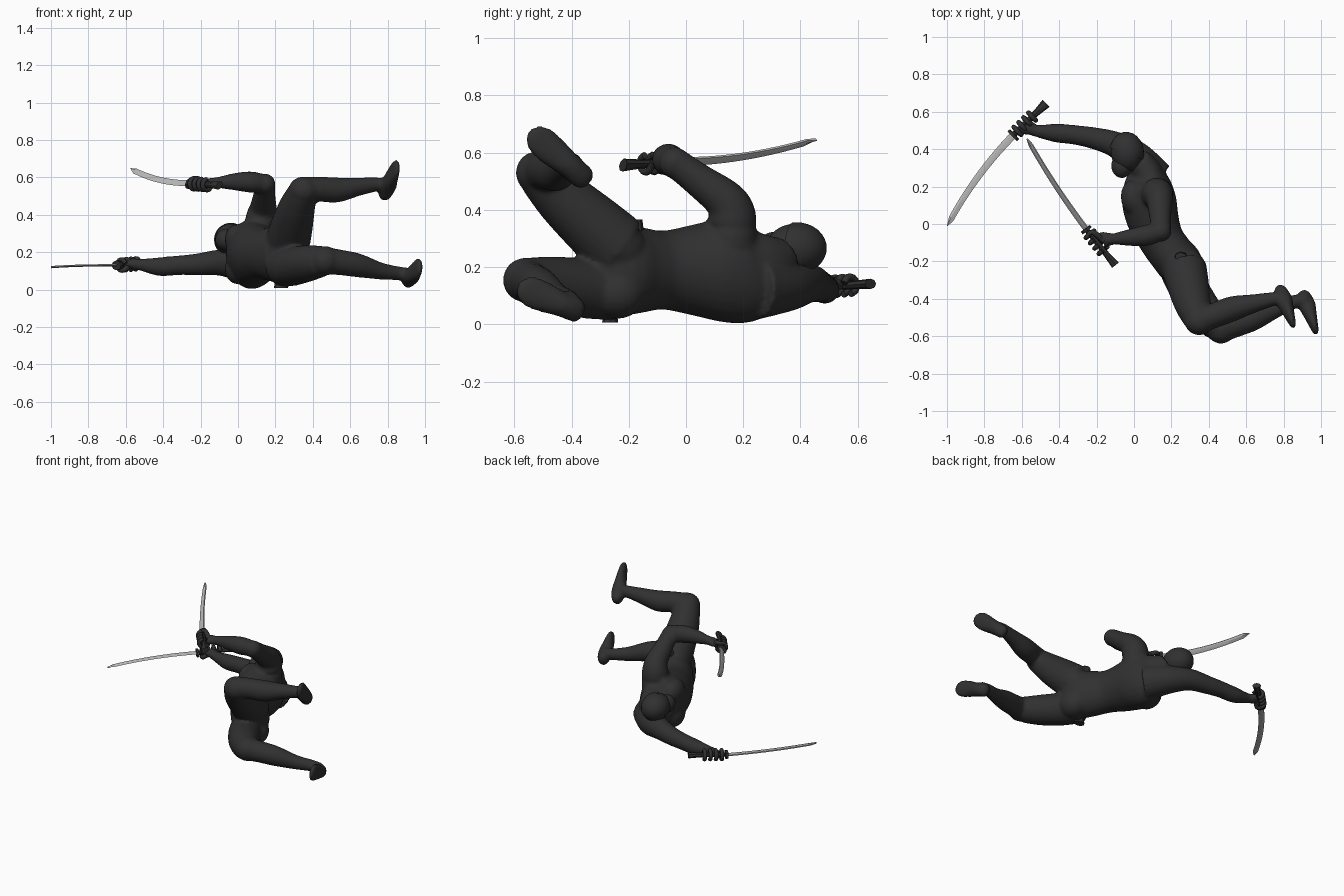
import bpy, bmesh, math
from mathutils import Vector as V, Matrix


def material(name, c):
    m = bpy.data.materials.new(name)
    m.diffuse_color = (*c, 1)
    return m


CLOTH = material("black_cloth", (0.03, 0.03, 0.03))
STEEL = material("steel", (0.52, 0.52, 0.52))


def finish(bm, name, mat, angle=40):
    bmesh.ops.recalc_face_normals(bm, faces=bm.faces)
    me = bpy.data.meshes.new(name)
    bm.to_mesh(me)
    bm.free()
    ob = bpy.data.objects.new(name, me)
    bpy.context.collection.objects.link(ob)
    me.materials.append(mat)
    bpy.ops.object.select_all(action='DESELECT')
    ob.select_set(True)
    bpy.context.view_layer.objects.active = ob
    bpy.ops.object.shade_smooth_by_angle(angle=math.radians(angle))
    return ob


def smooth_path(pts, n=4):
    """Catmull-Rom through tuples (x, y, z, a, b)."""
    P = [p if len(p) == 5 else (*p, p[3]) for p in pts]
    P = [P[0]] + P + [P[-1]]
    out = []
    for i in range(1, len(P) - 2):
        for k in range(n):
            t = k / n
            out.append([0.5 * (2 * q + (r - p) * t + (2 * p - 5 * q + 4 * r - s) * t * t
                               + (3 * q - p - 3 * r + s) * t ** 3)
                        for p, q, r, s in zip(*P[i - 1:i + 3])])
    return out + [list(P[-2])]


def tube(bm, pts, side=(0, 0, 1), seg=20, n=4, caps=True):
    """Elliptical loft: a is half size along side, b across it."""
    P = smooth_path(pts, n)
    rings = []
    for i, p in enumerate(P):
        tan = (V(P[min(i + 1, len(P) - 1)][:3]) - V(P[max(i - 1, 0)][:3])).normalized()
        u = V(side)
        u = (u - tan * u.dot(tan)).normalized()
        w = tan.cross(u)
        rings.append([bm.verts.new(V(p[:3]) + u * p[3] * math.cos(2 * math.pi * k / seg)
                                   + w * p[4] * math.sin(2 * math.pi * k / seg))
                      for k in range(seg)])
    for r, s in zip(rings, rings[1:]):
        for k in range(seg):
            bm.faces.new((r[k], r[(k + 1) % seg], s[(k + 1) % seg], s[k]))
    bm.faces.new(rings[0])
    bm.faces.new(rings[-1])


def ball(bm, c, r, rot=0.0):
    m = Matrix.Translation(c) @ Matrix.Rotation(rot, 4, 'Z') @ Matrix.Diagonal((*r, 1))
    return bmesh.ops.create_uvsphere(bm, u_segments=24, v_segments=16, radius=1, matrix=m)['verts']


# Body: torso, limbs and feet fused into one smooth figure lying on its side
b = bmesh.new()
tube(b, [(0.29, -0.33, 0.19, 0.10, 0.07), (0.255, -0.23, 0.19, 0.155, 0.12),
         (0.20, -0.16, 0.19, 0.15, 0.12), (0.145, -0.08, 0.19, 0.138, 0.122),
         (0.10, 0.03, 0.19, 0.16, 0.14), (0.08, 0.13, 0.19, 0.182, 0.145),
         (0.07, 0.22, 0.19, 0.18, 0.125), (0.06, 0.29, 0.21, 0.13, 0.085),
         (0.02, 0.35, 0.25, 0.06, 0.06)], seg=28)
for z in (0.11, 0.27):
    ball(b, (-0.005, 0.14, z), (0.065, 0.095, 0.08), 0.1)       # chest
    ball(b, (0.295, -0.24, z), (0.09, 0.1, 0.09))               # seat
# upper arm raised, forearm forward
tube(b, [(0.12, 0.16, 0.28, 0.09), (0.125, 0.16, 0.38, 0.085), (0.135, 0.135, 0.435, 0.073),
         (0.14, 0.05, 0.50, 0.06), (0.145, -0.03, 0.56, 0.053)])
ball(b, (0.13, 0.155, 0.41), (0.078, 0.07, 0.08))
ball(b, (0.145, -0.04, 0.565), (0.055, 0.055, 0.055))
tube(b, [(0.15, -0.035, 0.565, 0.048), (0.07, -0.06, 0.575, 0.057), (-0.02, -0.072, 0.577, 0.046),
         (-0.11, -0.08, 0.572, 0.03), (-0.16, -0.09, 0.567, 0.03)])
# lower arm stretched ahead
tube(b, [(0.10, 0.24, 0.13, 0.115), (0.01, 0.355, 0.135, 0.09), (-0.10, 0.425, 0.145, 0.07),
         (-0.22, 0.46, 0.135, 0.058), (-0.32, 0.477, 0.13, 0.052), (-0.42, 0.487, 0.123, 0.05),
         (-0.52, 0.497, 0.133, 0.032), (-0.58, 0.515, 0.14, 0.03)])
# upper leg
tube(b, [(0.27, -0.24, 0.27, 0.12), (0.29, -0.33, 0.35, 0.112), (0.315, -0.43, 0.44, 0.098),
         (0.345, -0.51, 0.52, 0.08)])
ball(b, (0.35, -0.52, 0.53), (0.08, 0.075, 0.075))
tube(b, [(0.35, -0.515, 0.535, 0.07), (0.44, -0.485, 0.537, 0.067), (0.53, -0.452, 0.533, 0.067),
         (0.64, -0.425, 0.55, 0.05), (0.75, -0.40, 0.563, 0.037), (0.80, -0.40, 0.558, 0.038)])
# lower leg
tube(b, [(0.24, -0.24, 0.12, 0.105), (0.29, -0.34, 0.125, 0.105), (0.37, -0.46, 0.14, 0.098),
         (0.45, -0.55, 0.152, 0.083)])
ball(b, (0.465, -0.56, 0.155), (0.08, 0.08, 0.078))
tube(b, [(0.46, -0.56, 0.155, 0.075), (0.55, -0.535, 0.145, 0.068), (0.64, -0.505, 0.13, 0.064),
         (0.76, -0.455, 0.1, 0.046), (0.86, -0.415, 0.087, 0.037), (0.92, -0.41, 0.08, 0.037)])
# feet, soles facing backwards
for heel, toe in (((0.78, -0.35, 0.505), (0.85, -0.535, 0.665)),
                  ((0.905, -0.372, 0.045), (0.972, -0.575, 0.128))):
    h, t = V(heel), V(toe)
    nrm = V((1, 0.3, -0.1))
    side = (t - h).cross(nrm).normalized()
    pts = []
    for f, a, d in ((-0.06, 0.022, 0.015), (0.03, 0.042, 0.034), (0.3, 0.044, 0.046),
                    (0.55, 0.052, 0.036), (0.8, 0.056, 0.025), (0.97, 0.044, 0.018), (1.06, 0.02, 0.01)):
        pts.append((*h.lerp(t, f), a, d))
    tube(b, pts, side)
body = finish(b, "clothed_body", CLOTH, 180)
rm = body.modifiers.new("fuse", 'REMESH')
rm.mode = 'VOXEL'
rm.voxel_size = 0.011
rm.use_smooth_shade = True
sm = body.modifiers.new("soften", 'SMOOTH')
sm.factor = 0.5
sm.iterations = 4

# Head, and the hood as a thin shell over its crown
b = bmesh.new()
ball(b, (-0.04, 0.382, 0.267), (0.084, 0.103, 0.085), 0.15)
ball(b, (-0.065, 0.312, 0.266), (0.056, 0.066, 0.058))
finish(b, "masked_head", CLOTH, 180)
b = bmesh.new()
ball(b, (-0.038, 0.386, 0.267), (0.091, 0.107, 0.09), 0.15)
bmesh.ops.bisect_plane(b, geom=b.verts[:] + b.edges[:] + b.faces[:], plane_co=(-0.04, 0.375, 0.267),
                       plane_no=(-0.35, -1, 0), clear_outer=True)
bmesh.ops.holes_fill(b, edges=[e for e in b.edges if e.is_boundary])
finish(b, "hood", CLOTH)

# Belt studs on both hips
b = bmesh.new()
for c in ((0.25, -0.175, 0.345), (0.23, -0.265, 0.03)):
    m = Matrix.Translation(c) @ Matrix.Diagonal((0.038, 0.028, 1, 1))
    bmesh.ops.create_cone(b, cap_ends=True, segments=8, radius1=1, radius2=0.8, depth=0.045, matrix=m)
finish(b, "hip_studs", CLOTH, 30)


def sword(tag, guard, tip, pommel, bow, wide, palm, wrist):
    g, t, p, bow = V(guard), V(tip), V(pommel), V(bow)
    ax = (g - p).normalized()
    w = V(wide)
    w = (w - ax * w.dot(ax)).normalized()
    n = ax.cross(w)
    # Curved blade with a wedge section
    b = bmesh.new()
    rings = []
    N = 14
    for i in range(N + 1):
        f = i / N
        c = g.lerp(t, f) + bow * 4 * f * (1 - f)
        hw = 0.02 - 0.004 * f
        if i == N:
            hw = 0.002
        rings.append([b.verts.new(c + w * x * hw + n * y) for x, y in
                      ((1, 0), (-0.3, 0.006), (-1, 0.004), (-1, -0.004), (-0.3, -0.006))])
    for r, s in zip(rings, rings[1:]):
        for k in range(5):
            b.faces.new((r[k], r[(k + 1) % 5], s[(k + 1) % 5], s[k]))
    b.faces.new(rings[0])
    b.faces.new(rings[-1])
    finish(b, tag + "_blade", STEEL, 25)
    # Handle flaring to the pommel, with a small guard
    b = bmesh.new()
    L = [(*g.lerp(p, f), a, d) for f, a, d in ((0, 0.016, 0.013), (0.35, 0.016, 0.013),
                                               (0.7, 0.018, 0.015), (1, 0.027, 0.018))]
    tube(b, L, w, seg=8, n=2)
    tube(b, [(*(g + ax * k), 0.036, 0.026) for k in (-0.008, 0.008)], w, seg=8, n=1)
    finish(b, tag + "_handle", CLOTH, 30)
    # Hand: palm plus four fingers and a thumb wrapped round the handle
    b = bmesh.new()
    c = V(palm)
    out = V(wrist) - g.lerp(p, 0.4)
    out = (out - ax * out.dot(ax)).normalized()
    up = ax.cross(out)
    tube(b, [(*V(wrist), 0.028, 0.026), (*V(wrist).lerp(c, 0.5), 0.034, 0.026),
             (*c, 0.042, 0.024), (*(c - out * 0.012), 0.036, 0.016)], ax, seg=14)
    for k in range(4):
        q = g.lerp(p, 0.13 + 0.15 * k)
        tube(b, [(*(q + out * 0.031 * math.cos(s) + up * 0.03 * math.sin(s)), 0.0125)
                 for s in (0.3, 1.2, 2.1, 3.0, 3.9, 4.7)], ax, seg=8, n=2)
    q = g.lerp(p, 0.12)
    tube(b, [(*(c + up * -0.005), 0.017), (*(q + out * 0.02 - up * 0.026), 0.014),
             (*(q - out * 0.018 - up * 0.028), 0.010)], ax, seg=8, n=3)
    finish(b, tag + "_hand", CLOTH, 60)


sword("upper", (-0.255, -0.03, 0.568), (-0.572, 0.455, 0.645), (-0.1, -0.22, 0.557),
      (-0.008, -0.006, -0.02), (-0.55, -0.4, -0.7), (-0.165, -0.085, 0.567), (-0.1, -0.079, 0.573))
sword("lower", (-0.645, 0.475, 0.13), (-0.998, -0.01, 0.12), (-0.47, 0.645, 0.142),
      (-0.018, 0.012, 0.003), (0.8, -0.6, 0), (-0.575, 0.52, 0.14), (-0.52, 0.497, 0.134))
